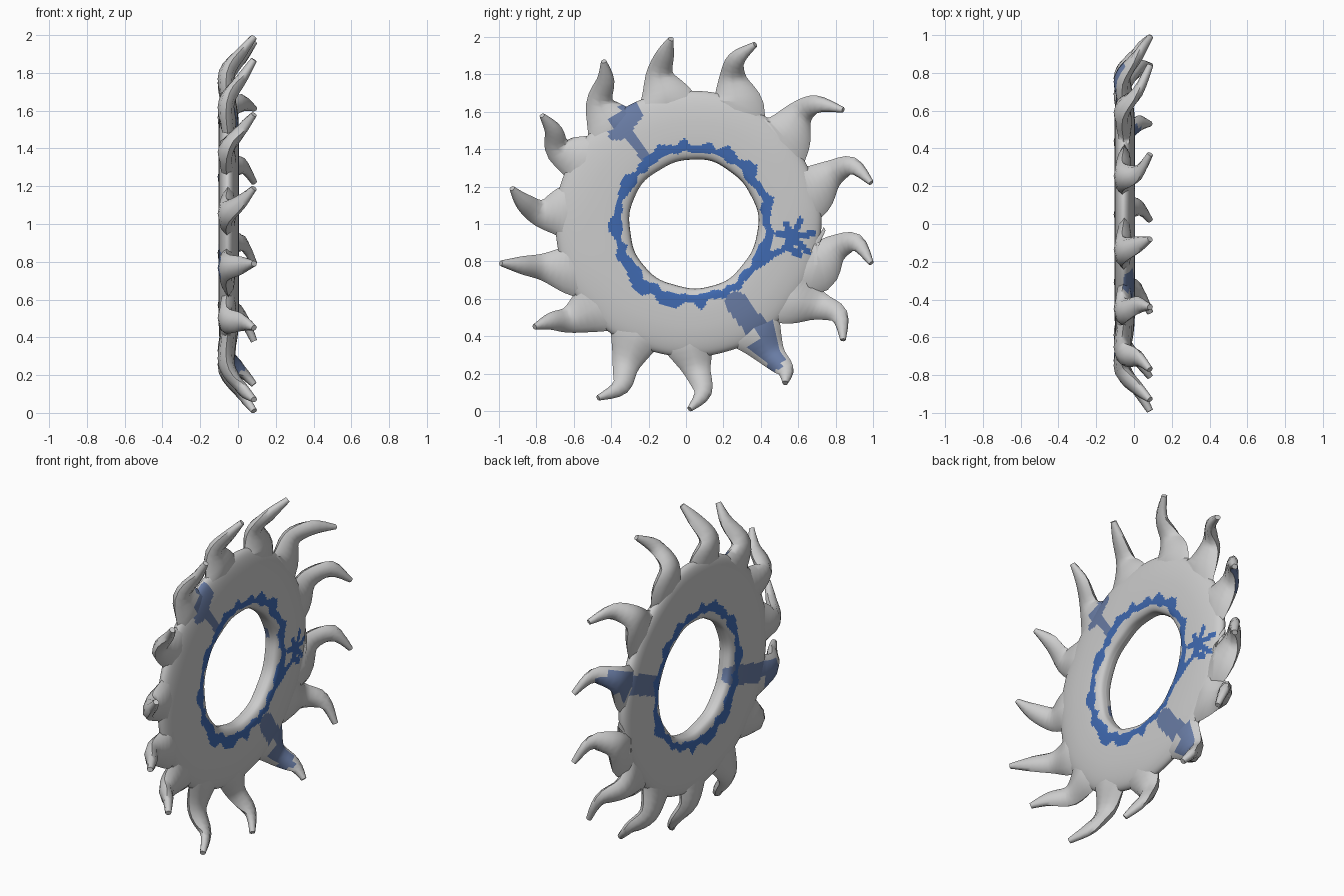
import bpy, bmesh, math, random
from mathutils import Vector

if "Cube" in bpy.data.objects:
    bpy.data.objects.remove(bpy.data.objects["Cube"])

random.seed(4)


def material(name, rgb):
    m = bpy.data.materials.new(name)
    m.diffuse_color = (*rgb, 1)
    m.use_nodes = True
    m.node_tree.nodes["Principled BSDF"].inputs["Base Color"].default_value = m.diffuse_color
    return m


MATS = [material("grey_metal", (0.55, 0.55, 0.55)),
        material("blue_stain", (0.05, 0.14, 0.43)),
        material("faded_blue", (0.14, 0.2, 0.37))]


def seg_dist(p, a, b):
    a, b = Vector(a), Vector(b)
    t = max(0, min(1, (p - a).dot(b - a) / (b - a).length_squared))
    return (p - a - (b - a) * t).length


def line_dist(p, pts):
    return min(seg_dist(p, a, b) for a, b in zip(pts, pts[1:]))


def spline(pts, steps):
    """Catmull-Rom samples through points of any dimension."""
    out = []
    for i in range(len(pts) - 1):
        p = [pts[max(0, min(len(pts) - 1, i + k))] for k in (-1, 0, 1, 2)]
        for s in range(steps):
            t = s / steps
            out.append([0.5 * (2 * b + (c - a) * t + (2 * a - 5 * b + 4 * c - d) * t * t
                        + (3 * b - a - 3 * c + d) * t ** 3) for a, b, c, d in zip(*p)])
    return out + [list(pts[-1])]


# Stain layout in the y-z plane: splatter strokes, then broad faded runs per side
SPLATTER = [[(.45, .83), (.52, .86), (.58, .95), (.61, 1.02)],
            [(.49, .95), (.58, .92), (.65, .85)],
            [(.54, 1.0), (.56, .86), (.61, .84)], [(.58, .93), (.68, .95)]]
FADES = {1: [([(-.22, 1.36), (-.31, 1.48)], .025), ([(-.36, 1.51), (-.30, 1.59)], .065),
             ([(.27, .58), (.37, .45)], .06), ([(.37, .45), (.48, .27)], .05)],
         -1: [([(.42, 1.1), (.84, 1.27)], .06), ([(-.33, .88), (-.72, .76)], .06)]}
JAG = [(random.uniform(-.02, .012), random.uniform(-.02, .04)) for _ in range(60)]


def stain(co, side):
    p = Vector((co.y, co.z))
    d = p - Vector((.035, 1.0))
    k = math.atan2(d.y, d.x) / math.tau % 1 * 60
    j, t = int(k) % 60, k % 1
    lo, hi = [a + (b - a) * t for a, b in zip(JAG[j], JAG[(j + 1) % 60])]
    if .385 + lo < d.length < .43 + hi:
        return 1
    if side > 0 and any(line_dist(p, s) < .017 for s in SPLATTER):
        return 1
    return 2 if any(line_dist(p, l) < w for l, w in FADES[side]) else 0


def finish(name, bm):
    bmesh.ops.recalc_face_normals(bm, faces=bm.faces)
    for f in bm.faces:
        f.smooth = True
        f.material_index = stain(f.calc_center_median(), 1 if f.normal.x > 0 else -1)
    mesh = bpy.data.meshes.new(name)
    bm.to_mesh(mesh)
    bm.free()
    for m in MATS:
        mesh.materials.append(m)
    mesh.set_sharp_from_angle(angle=math.radians(60))
    ob = bpy.data.objects.new(name, mesh)
    bpy.context.collection.objects.link(ob)
    return ob


def loft(bm, loops, closed=False):
    rows = [[bm.verts.new(c) for c in loop] for loop in loops]
    n = len(rows[0])
    pairs = list(zip(rows, rows[1:])) + ([(rows[-1], rows[0])] if closed else [])
    for a, b in pairs:
        for i in range(n):
            bm.faces.new((a[i], a[(i + 1) % n], b[(i + 1) % n], b[i]))
    return rows


# Ring body: rounded lens-like section swept round the hole
PROFILE = [(.345, -.05), (.352, -.018), (.38, 0), (.43, .005), (.5, .005), (.58, .0),
           (.65, -.012), (.695, -.03), (.712, -.055), (.695, -.08), (.65, -.095),
           (.58, -.1), (.5, -.103), (.43, -.102), (.38, -.098), (.352, -.082), (.345, -.05)]
section = spline(PROFILE, 6)[:-1]
loops = []
for k in range(252):
    a = math.tau * k / 252
    wob = .003 * math.sin(5 * a + 1) + .002 * math.sin(11 * a)
    loop = []
    for r, x in section:
        cy = .04 - .03 * (r - .345) / .37
        loop.append((x, cy + (r + wob) * math.cos(a), 1 + (r + wob) * math.sin(a)))
    loops.append(loop)
bm = bmesh.new()
loft(bm, loops, closed=True)
finish("ring_body", bm)

# Spikes: four (y, z) points each, root to tip, clockwise from the top
SPIKES = [
    [(-.11, 1.68), (-.14, 1.80), (-.11, 1.91), (-.08, 1.99)],
    [(.27, 1.65), (.25, 1.78), (.27, 1.88), (.37, 1.96)],
    [(.54, 1.48), (.61, 1.59), (.70, 1.64), (.84, 1.61)],
    [(.68, 1.19), (.78, 1.27), (.89, 1.31), (.99, 1.22)],
    [(.70, .78), (.80, .87), (.91, .90), (.99, .79)],
    [(.60, .60), (.72, .56), (.82, .51), (.84, .38)],
    [(.38, .42), (.46, .30), (.53, .22), (.53, .15)],
    [(.02, .36), (.06, .22), (.09, .10), (.02, .01)],
    [(-.27, .40), (-.32, .25), (-.35, .13), (-.47, .07)],
    [(-.50, .55), (-.62, .49), (-.72, .48), (-.81, .45)],
    [(-.62, .76), (-.76, .77), (-.88, .78), (-.99, .79)],
    [(-.66, 1.06), (-.78, 1.06), (-.87, 1.12), (-.93, 1.19)],
    [(-.55, 1.34), (-.68, 1.40), (-.71, 1.50), (-.77, 1.58)],
    [(-.40, 1.53), (-.46, 1.65), (-.43, 1.77), (-.44, 1.87)],
]
# (x, width, thickness) at an inner anchor followed by the four path points
SHAPE = [(-.05, .42, .06), (-.052, .29, .085), (-.06, .15, .085), (.02, .095, .06), (.085, .03, .035)]
SIDES = 8


def spike(name, pts):
    root = Vector(pts[0])
    anchor = root + (Vector((0, 1)) - root).normalized() * .07
    keys = [(x, p[0], p[1], w, t) for p, (x, w, t) in zip([anchor] + pts, SHAPE)]
    rings = spline(keys, 4)
    centres = [Vector(r[:3]) for r in rings]
    loops = []
    for i, (c, r) in enumerate(zip(centres, rings)):
        tangent = (centres[min(i + 1, len(rings) - 1)] - centres[max(i - 1, 0)]).normalized()
        side = tangent.cross(Vector((1, 0, 0))).normalized()
        thick = side.cross(tangent)
        loops.append([c + side * (math.cos(math.tau * j / SIDES) * r[3] / 2)
                      + thick * (math.sin(math.tau * j / SIDES) * r[4] / 2) for j in range(SIDES)])
    bm = bmesh.new()
    rows = loft(bm, loops)
    bm.faces.new(rows[0])
    bm.faces.new(rows[-1])
    return finish(name, bm)


for i, pts in enumerate(SPIKES):
    spike(f"curved_spike_{i + 1:02d}", pts)
